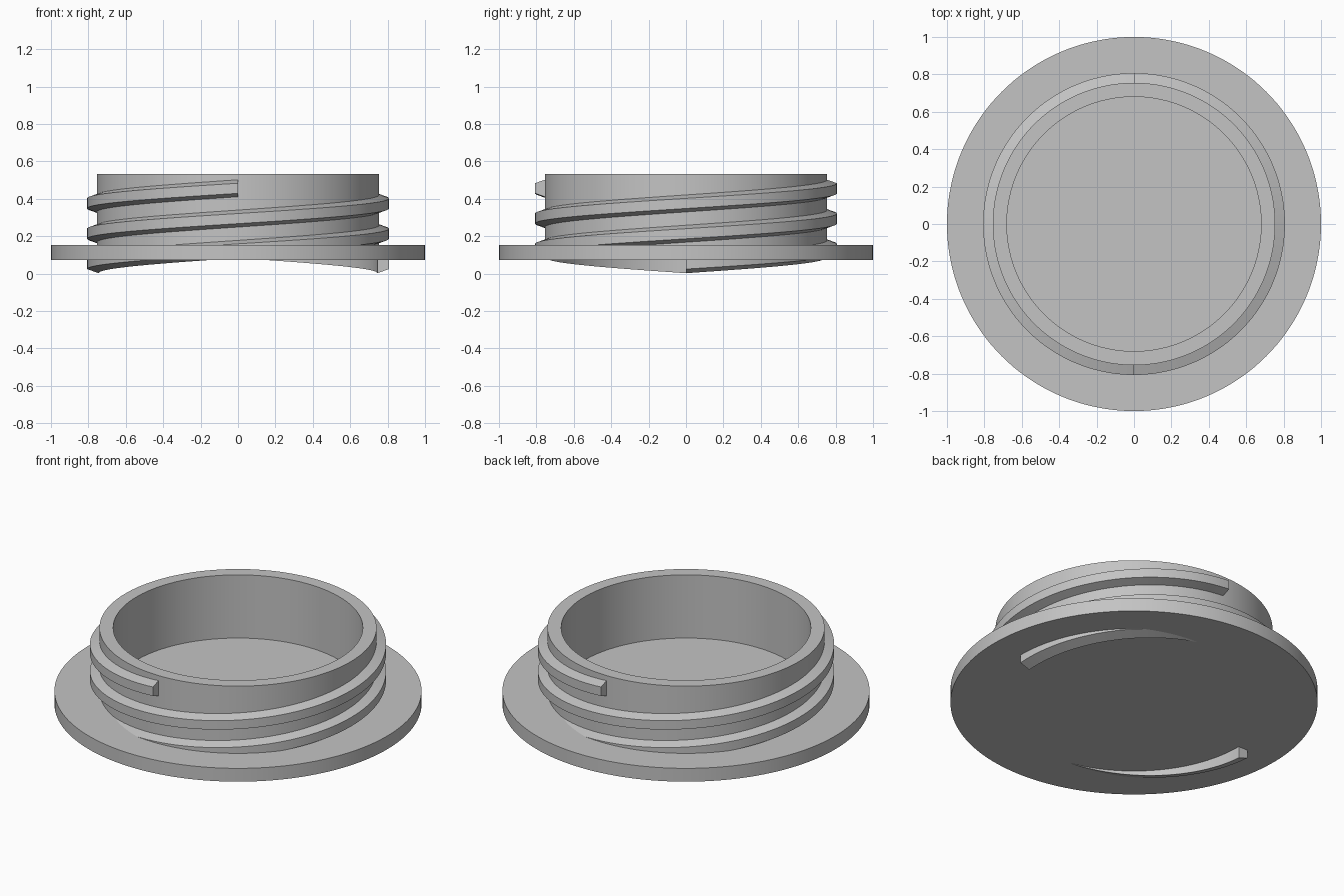
import bpy, bmesh
from math import cos, sin, pi, radians
from mathutils import Vector

cube = bpy.data.objects.get("Cube")
if cube:
    bpy.data.objects.remove(cube, do_unlink=True)

# One plain grey plastic
grey = bpy.data.materials.new("grey_plastic")
grey.use_nodes = True
grey.diffuse_color = (0.55, 0.55, 0.55, 1)
grey.node_tree.nodes["Principled BSDF"].inputs["Base Color"].default_value = grey.diffuse_color


def finish(name, bm):
    """Turn a bmesh into a smooth-shaded object with sharp creases."""
    bmesh.ops.recalc_face_normals(bm, faces=bm.faces)
    mesh = bpy.data.meshes.new(name)
    bm.to_mesh(mesh)
    bm.free()
    mesh.materials.append(grey)
    obj = bpy.data.objects.new(name, mesh)
    bpy.context.collection.objects.link(obj)
    bpy.ops.object.select_all(action='DESELECT')
    obj.select_set(True)
    bpy.context.view_layer.objects.active = obj
    bpy.ops.object.shade_smooth_by_angle(angle=radians(20))
    return obj


def lathe(name, profile, steps=144):
    """Spin a profile of (radius, height) points about the z axis."""
    bm = bmesh.new()
    verts = [bm.verts.new((r, 0, z)) for r, z in profile]
    edges = [bm.edges.new(pair) for pair in zip(verts, verts[1:])]
    bmesh.ops.spin(bm, geom=verts + edges, cent=(0, 0, 0), axis=(0, 0, 1),
                   angle=2 * pi, steps=steps)
    bmesh.ops.remove_doubles(bm, verts=bm.verts, dist=0.0001)
    return finish(name, bm)


def thread(name, start, turns=1.25, lead=0.324, base=0.051, steps=180):
    """Sweep a trapezoid section up a helix, with flat ends."""
    section = [(0.745, -0.049), (0.807, -0.027), (0.807, 0.027), (0.745, 0.049)]
    bm = bmesh.new()
    rings = []
    for i in range(steps + 1):
        t = turns * i / steps
        a = start + 2 * pi * t
        rings.append([bm.verts.new((r * cos(a), r * sin(a), base + lead * t + h))
                      for r, h in section])
    for low, high in zip(rings, rings[1:]):
        for j in range(4):
            k = (j + 1) % 4
            bm.faces.new((low[j], low[k], high[k], high[j]))
    bm.faces.new(rings[0])
    bm.faces.new(rings[-1])
    return finish(name, bm)


# Flange, floor and hollow neck as one turned piece
bottom, shelf, rim = 0.072, 0.152, 0.532
lathe("cap_body", [(0, bottom), (1, bottom), (1, shelf), (0.755, shelf),
                   (0.755, rim), (0.68, rim), (0.68, shelf), (0, shelf)])

# Two-start screw thread, running through the flange
thread("thread_left_start", 0)
thread("thread_right_start", pi)
